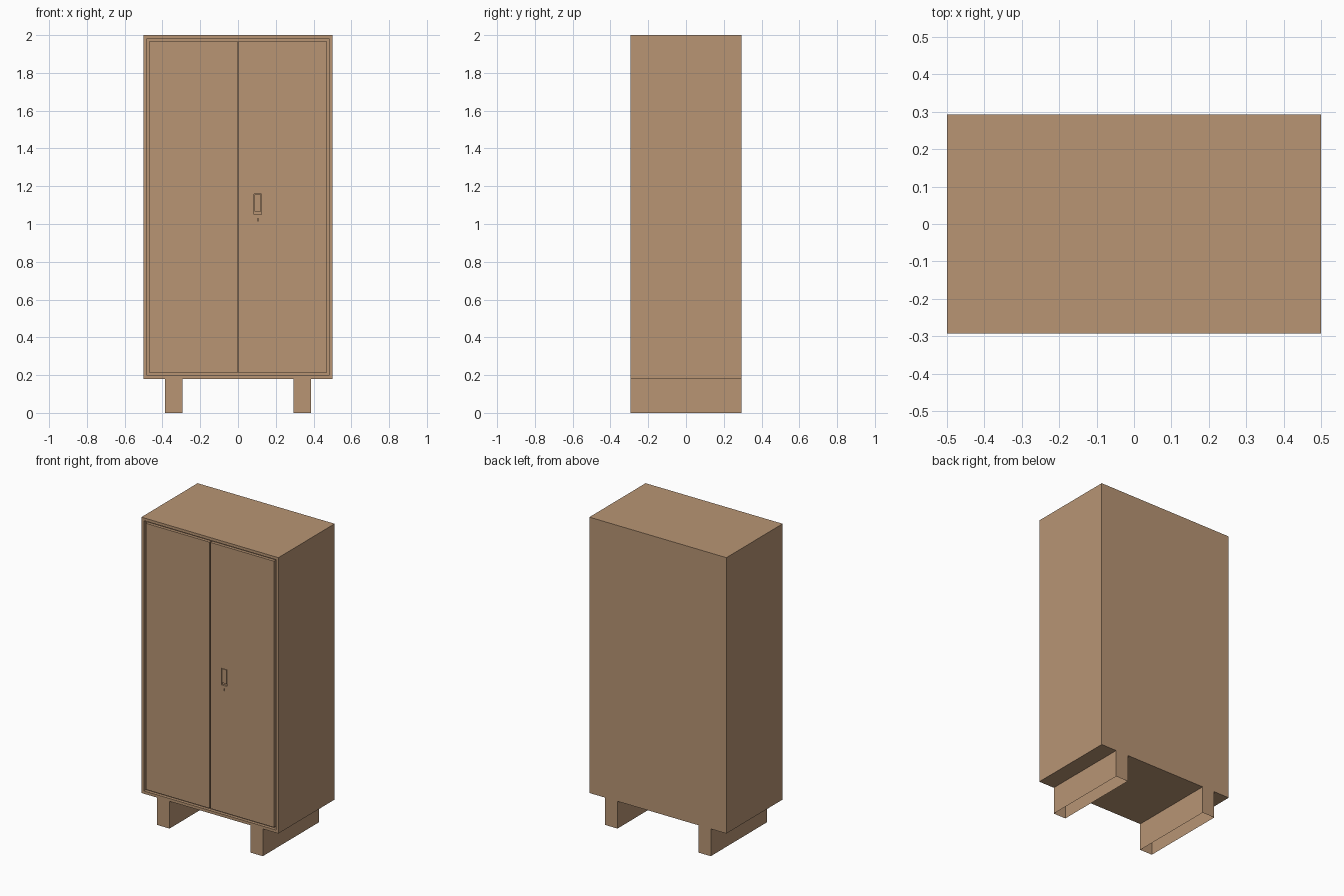
import bpy, bmesh
from mathutils import Vector

if "Cube" in bpy.data.objects:
    bpy.data.objects.remove(bpy.data.objects["Cube"])

D = 0.293          # half depth
BASE = 0.18        # underside of the carcass

wood = bpy.data.materials.new("tan brown")
wood.diffuse_color = (0.48, 0.30, 0.175, 1)
wood.use_nodes = True
wood.node_tree.nodes["Principled BSDF"].inputs["Base Color"].default_value = wood.diffuse_color


def finish(bm, name):
    me = bpy.data.meshes.new(name)
    bmesh.ops.recalc_face_normals(bm, faces=bm.faces)
    bm.to_mesh(me)
    bm.free()
    me.materials.append(wood)
    ob = bpy.data.objects.new(name, me)
    bpy.context.collection.objects.link(ob)
    return ob


def box_bm(lo, hi):
    bm = bmesh.new()
    bmesh.ops.create_cube(bm, size=1)
    lo, hi = Vector(lo), Vector(hi)
    for v in bm.verts:
        v.co = Vector(l + (c + 0.5) * (h - l) for l, h, c in zip(lo, hi, v.co))
    bm.normal_update()
    return bm


def box(name, lo, hi):
    return finish(box_bm(lo, hi), name)


# Carcass: box whose front is inset and pushed back to leave a thin frame
bm = box_bm((-0.5, -D, BASE), (0.5, D, 2.0))
front = min(bm.faces, key=lambda f: f.calc_center_median().y)
bmesh.ops.inset_region(bm, faces=[front], thickness=0.026)
rec = bmesh.ops.extrude_face_region(bm, geom=[front])
bmesh.ops.translate(bm, vec=(0, 0.02, 0),
                    verts=[v for v in rec["geom"] if isinstance(v, bmesh.types.BMVert)])
if front.is_valid:
    bmesh.ops.delete(bm, geom=[front], context='FACES')
finish(bm, "carcass")

# Two flush doors with narrow gaps around them
doors = {}
for side, s in (("left", -1), ("right", 1)):
    x0, x1 = sorted((s * 0.003, s * 0.468))
    doors[side] = box(side + "_door", (x0, -D, 0.212), (x1, -D + 0.0195, 1.968))

# Handle pocket and keyhole cut in the right door
pocket = box("handle_cutter", (0.085, -D - 0.01, 1.05), (0.125, -D + 0.012, 1.16))
keyhole = box("keyhole_cutter", (0.102, -D - 0.01, 1.016), (0.108, -D + 0.008, 1.03))
for cutter in (pocket, keyhole):
    cutter.hide_render = True
    mod = doors["right"].modifiers.new("cut", 'BOOLEAN')
    mod.object = cutter
    mod.solver = 'EXACT'
    bpy.context.view_layer.objects.active = doors["right"]
    bpy.ops.object.modifier_apply(modifier=mod.name)
    bpy.data.objects.remove(cutter)

# Lever sitting in the pocket
box("handle_lever", (0.088, -D, 1.065), (0.122, -D + 0.0125, 1.157))

# Hollow runner legs, open underneath
for side, s in (("left", -1), ("right", 1)):
    x0, x1 = sorted((s * 0.295, s * 0.386))
    bm = box_bm((x0, -D, 0), (x1, D, BASE))
    ends = [f for f in bm.faces if abs(f.normal.z) > 0.9]
    bmesh.ops.delete(bm, geom=ends, context='FACES_ONLY')
    finish(bm, side + "_leg")
